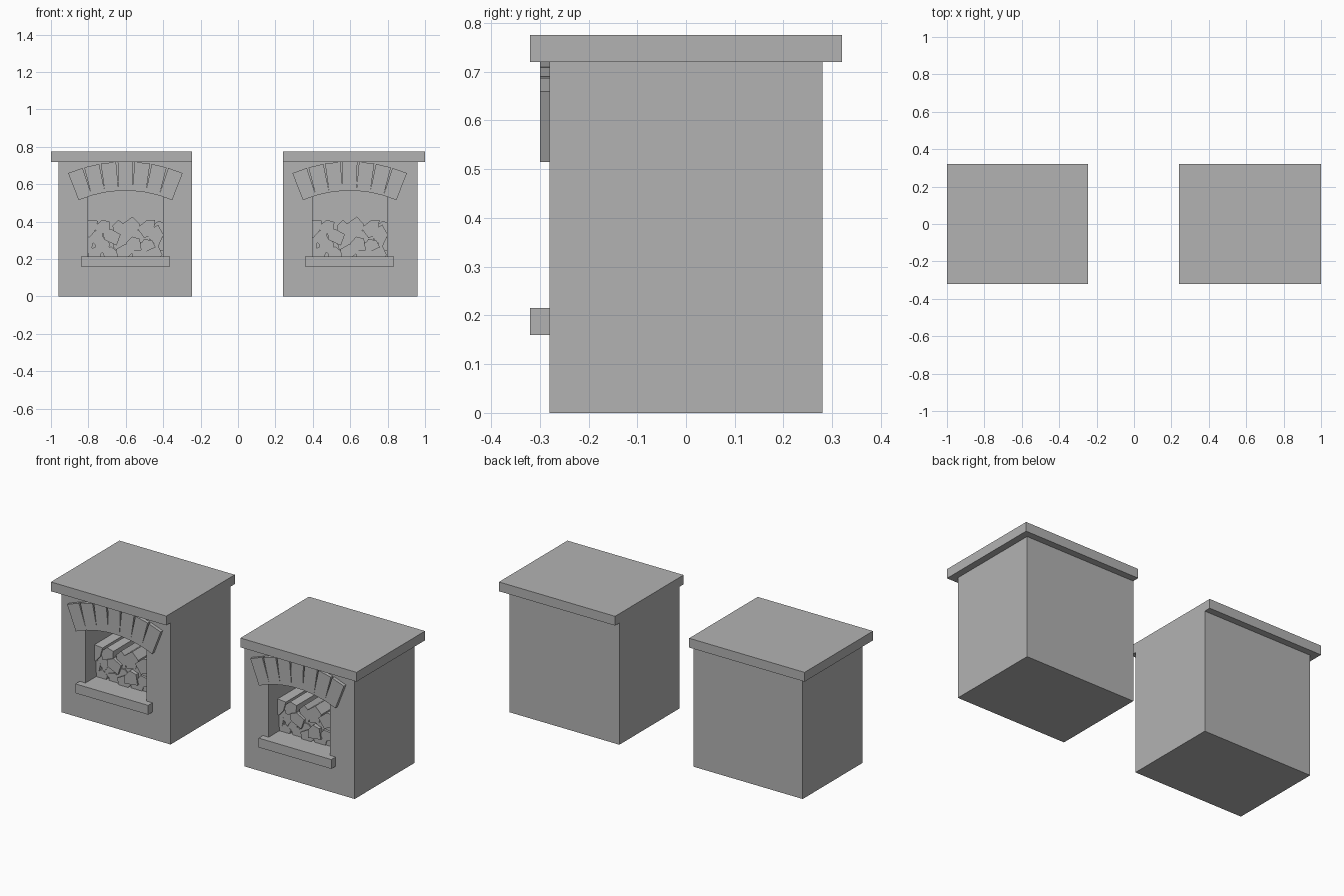
import bpy, bmesh, math, random
from mathutils import Matrix, Vector

cube = bpy.data.objects.get("Cube")
if cube:
    bpy.data.objects.remove(cube, do_unlink=True)

stone = bpy.data.materials.new("grey_stone")
stone.use_nodes = True
GREY = (0.45, 0.45, 0.45, 1)
stone.diffuse_color = GREY
stone.node_tree.nodes["Principled BSDF"].inputs["Base Color"].default_value = GREY


def finish(bm, name):
    bmesh.ops.recalc_face_normals(bm, faces=bm.faces)
    mesh = bpy.data.meshes.new(name)
    bm.to_mesh(mesh)
    bm.free()
    mesh.materials.append(stone)
    obj = bpy.data.objects.new(name, mesh)
    bpy.context.collection.objects.link(obj)
    return obj


def add_box(bm, lo, hi):
    lo, hi = Vector(lo), Vector(hi)
    mat = Matrix.Translation((lo + hi) / 2) @ Matrix.Diagonal((hi - lo).to_4d())
    bmesh.ops.create_cube(bm, size=1, matrix=mat)


def add_prism(bm, outline, y0, y1):
    """Extrude an (x, z) outline from y0 to y1."""
    face = bm.faces.new([bm.verts.new((x, y0, z)) for x, z in outline])
    ext = bmesh.ops.extrude_face_region(bm, geom=[face])["geom"]
    for v in ext:
        if isinstance(v, bmesh.types.BMVert):
            v.co.y = y1


def box(name, lo, hi):
    bm = bmesh.new()
    add_box(bm, lo, hi)
    return finish(bm, name)


def body(name, x0, x1, cx):
    """Solid block with a deep firebox opening in its front."""
    bm = bmesh.new()
    add_box(bm, (x0, -0.28, 0), (x1, 0.28, 0.72))
    front = min(bm.faces, key=lambda f: f.calc_center_median().y)
    bmesh.ops.inset_individual(bm, faces=[front], thickness=0.1)
    for v in front.verts:
        v.co.x = cx + (0.2 if v.co.x > (x0 + x1) / 2 else -0.2)
        v.co.z = 0.58 if v.co.z > 0.36 else 0.215
    ext = bmesh.ops.extrude_discrete_faces(bm, faces=[front])["faces"][0]
    for v in ext.verts:
        v.co.y = 0.23
    return finish(bm, name)


def arch(name, cx):
    """Seven tapered stones fanned around a centre below."""
    bm = bmesh.new()
    for i in range(-3, 4):
        a = math.radians(6.6 * i)
        c, s = math.cos(a), math.sin(a)
        corners = [(-0.037, 0.635), (0.037, 0.635), (0.041, 0.79), (-0.041, 0.79)]
        outline = [(cx + u * c + r * s, r * c - u * s - 0.07) for u, r in corners]
        add_prism(bm, outline, -0.30, -0.279)
    return finish(bm, name)


def log_pile(name, cx):
    """Rows of irregular split logs lying front to back."""
    rng = random.Random(7)
    bm = bmesh.new()
    for row in range(4):
        count = 6 if row % 2 else 5
        for i in range(count):
            x = cx + (i - (count - 1) / 2) * 0.078 + rng.uniform(-0.01, 0.01)
            z = 0.235 + row * 0.045 + rng.uniform(-0.01, 0.01)
            turn = rng.uniform(0, math.tau)
            outline = []
            for k in range(5):
                a = turn + math.tau * (k + rng.uniform(-0.2, 0.2)) / 5
                r = rng.uniform(0.035, 0.062)
                outline.append((x + r * math.cos(a), z + r * math.sin(a)))
            add_prism(bm, outline, -0.19 + rng.uniform(-0.015, 0.015), 0.225)
    return finish(bm, name)


# Two fireplaces, each slab overhanging only on the outer side
units = (("right", -0.602, -0.96, -0.245, -1.0, -0.245),
         ("left", 0.597, 0.24, 0.96, 0.24, 1.0))
for side, cx, x0, x1, top0, top1 in units:
    body(side + "_fireplace_body", x0, x1, cx)
    box(side + "_top_slab", (top0, -0.32, 0.72), (top1, 0.32, 0.775))
    box(side + "_hearth_sill", (cx - 0.238, -0.32, 0.16), (cx + 0.238, -0.28, 0.215))
    arch(side + "_arch_stones", cx)
    log_pile(side + "_log_pile", cx)
